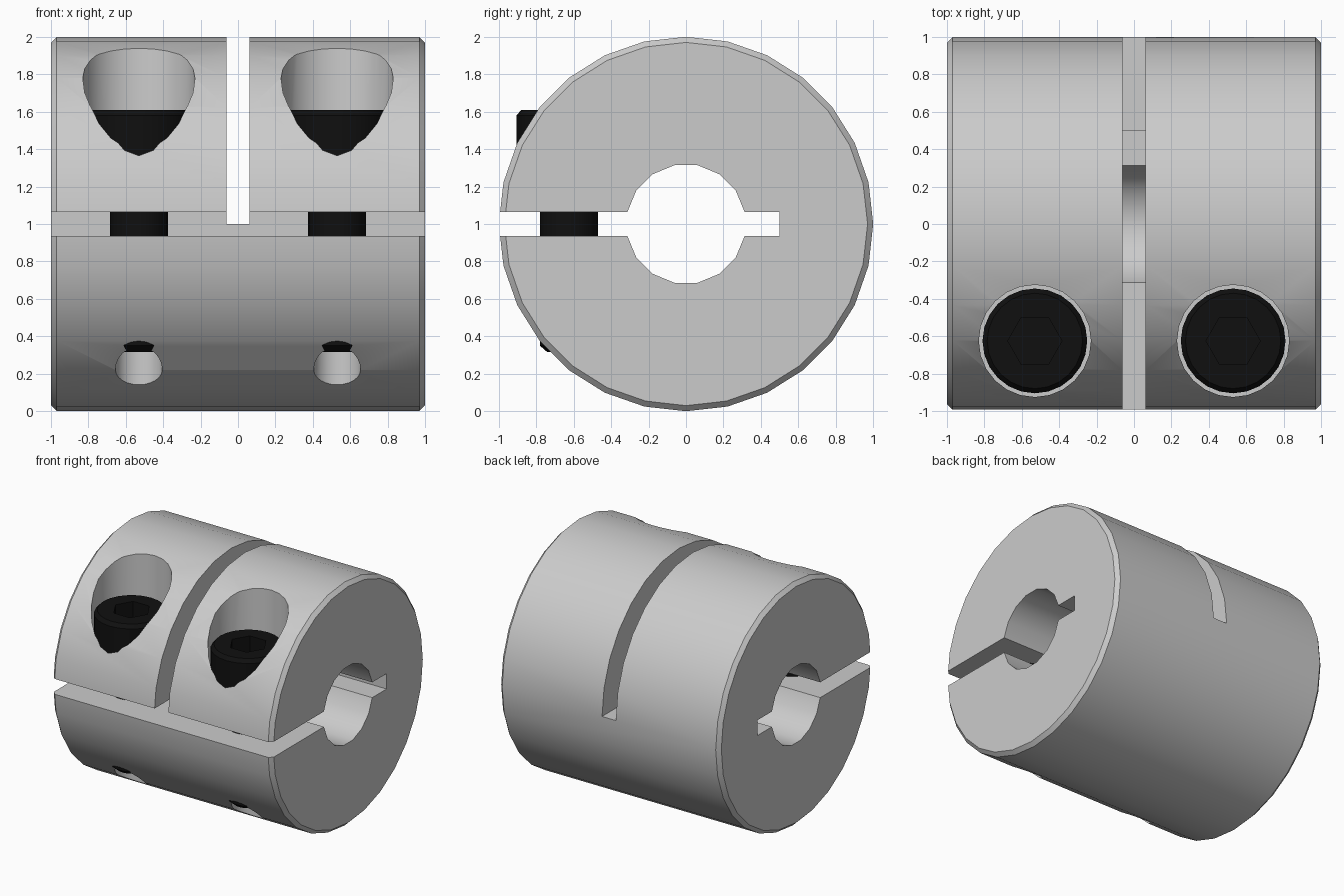
import bpy, bmesh
from math import pi, sin, cos
from mathutils import Matrix

if "Cube" in bpy.data.objects:
    bpy.data.objects.remove(bpy.data.objects["Cube"])


def finish(bm, name):
    bmesh.ops.recalc_face_normals(bm, faces=bm.faces)
    mesh = bpy.data.meshes.new(name)
    bm.to_mesh(mesh)
    bm.free()
    obj = bpy.data.objects.new(name, mesh)
    bpy.context.collection.objects.link(obj)
    return obj


def lathe(name, profile, sides, loc, along_x=False, offset=0.0):
    """Closed solid of revolution from (radius, height) points; radius 0 is a cap centre."""
    bm = bmesh.new()
    rings = []
    for r, h in profile:
        rings.append([bm.verts.new((r * cos(2 * pi * (i + offset) / sides),
                                    r * sin(2 * pi * (i + offset) / sides), h))
                      for i in range(sides)])
    for a, b in zip(rings, rings[1:]):
        for i in range(sides):
            j = (i + 1) % sides
            bm.faces.new((a[i], a[j], b[j], b[i]))
    bm.faces.new(rings[0])
    bm.faces.new(rings[-1])
    if along_x:
        bm.transform(Matrix.Rotation(pi / 2, 4, 'Y'))
    bm.transform(Matrix.Translation(loc))
    return finish(bm, name)


def box(name, lo, hi):
    bm = bmesh.new()
    bmesh.ops.create_cube(bm, size=1)
    for v in bm.verts:
        v.co = [lo[k] if v.co[k] < 0 else hi[k] for k in range(3)]
    return finish(bm, name)


def cut(obj, cutter):
    mod = obj.modifiers.new("cut", 'BOOLEAN')
    mod.operation = 'DIFFERENCE'
    mod.solver = 'EXACT'
    mod.object = cutter
    bpy.context.view_layer.objects.active = obj
    bpy.ops.object.modifier_apply(modifier=mod.name)
    bpy.data.objects.remove(cutter)


def smooth(obj):
    bpy.ops.object.select_all(action='DESELECT')
    obj.select_set(True)
    bpy.context.view_layer.objects.active = obj
    bpy.ops.object.shade_smooth_by_angle(angle=pi / 6)


black = bpy.data.materials.new("black_steel")
black.diffuse_color = (0.005, 0.005, 0.005, 1)
black.use_nodes = True
black.node_tree.nodes["Principled BSDF"].inputs["Base Color"].default_value = black.diffuse_color

# Clamp body: chamfered cylinder along x
c = 0.03
body = lathe("clamp_body", [(1 - c, -1), (1, -1 + c), (1, 1 - c), (1 - c, 1)],
             28, (0, 0, 1), along_x=True)

# Shaft bore, clamping slit with relief, and half-depth cross slit
cut(body, lathe("bore", [(0.32, -1.2), (0.32, 1.2)], 16, (0, 0, 1), along_x=True, offset=0.5))
cut(body, box("slit", (-1.2, -1.2, 0.937), (1.2, 0.5, 1.063)))
cut(body, box("cross_slit", (-0.0625, -1.2, 1.0), (0.0625, 1.2, 2.2)))

Y = -0.625
for side, x in (("left", -0.53), ("right", 0.53)):
    # Stepped screw hole: thread, clearance and counterbore
    cut(body, lathe("screw_hole",
                    [(0.125, -0.2), (0.125, 1.0), (0.165, 1.0), (0.165, 1.3), (0.3, 1.3), (0.3, 2.2)],
                    24, (x, Y, 0)))

    # Cap screw with chamfered tip and head
    screw = lathe("cap_screw_" + side,
                  [(0.115, 0.315), (0.155, 0.35), (0.155, 1.3), (0.28, 1.3), (0.28, 1.58), (0.255, 1.61)],
                  24, (x, Y, 0))
    # Hex socket
    cut(screw, lathe("hex_socket", [(0.145, 1.45), (0.145, 1.7)], 6, (x, Y, 0)))
    screw.data.materials.clear()
    screw.data.materials.append(black)
    smooth(screw)

smooth(body)
